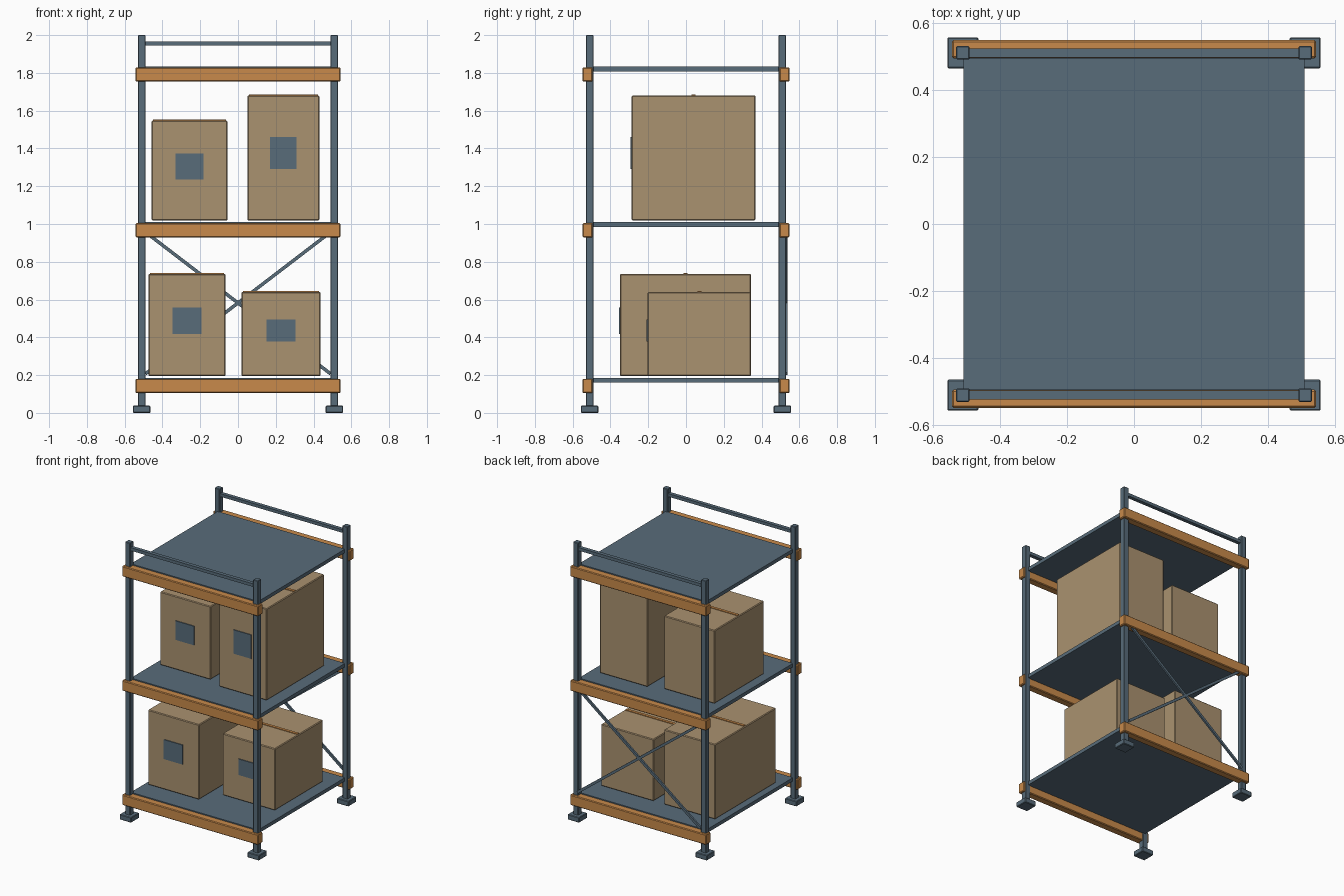
import bpy
import math

cube = bpy.data.objects.get("Cube")
if cube:
    bpy.data.objects.remove(cube, do_unlink=True)


def material(name, colour):
    m = bpy.data.materials.new(name)
    m.use_nodes = True
    m.diffuse_color = (*colour, 1)
    bsdf = next(n for n in m.node_tree.nodes if n.type == 'BSDF_PRINCIPLED')
    bsdf.inputs["Base Color"].default_value = (*colour, 1)
    return m


STEEL = material("blue grey steel", (0.098, 0.15, 0.195))
ORANGE = material("orange beam paint", (0.578, 0.254, 0.069))
CARD = material("cardboard", (0.402, 0.287, 0.162))


def block(name, low, high, mat, bevel=0.0):
    """Axis-aligned box between two corners, with optional chamfered edges."""
    centre = [(a + b) / 2 for a, b in zip(low, high)]
    bpy.ops.mesh.primitive_cube_add(size=1, location=centre)
    ob = bpy.context.object
    ob.name = name
    ob.scale = [b - a for a, b in zip(low, high)]
    bpy.ops.object.transform_apply(location=False, rotation=False, scale=True)
    ob.data.materials.append(mat)
    if bevel:
        mod = ob.modifiers.new("edge", 'BEVEL')
        mod.width = bevel
        mod.segments = 1
    return ob


def centred(name, centre, size, mat, bevel=0.0):
    low = [c - s / 2 for c, s in zip(centre, size)]
    high = [c + s / 2 for c, s in zip(centre, size)]
    return block(name, low, high, mat, bevel)


POST = 0.51
SIDES = (("front", -1), ("back", 1))

# Posts and foot plates
for depth, sy in SIDES:
    for side, sx in (("right", -1), ("left", 1)):
        x, y = sx * POST, sy * POST
        centred(f"{depth}_{side}_post", (x, y, 1.01), (0.04, 0.04, 1.98), STEEL, 0.003)
        centred(f"{depth}_{side}_foot", (x, y, 0.019), (0.093, 0.093, 0.038), STEEL, 0.004)

# Shelves with a beam along the front and back
for level, top in (("lower", 0.182), ("middle", 1.006), ("upper", 1.83)):
    centred(f"{level}_shelf", (0, 0, top - 0.009), (1.016, 0.99, 0.026), STEEL)
    for depth, sy in SIDES:
        centred(f"{level}_{depth}_beam", (0, sy * 0.521, top - 0.039),
                (1.086, 0.054, 0.075), ORANGE, 0.005)

# Top rails
for depth, sy in SIDES:
    centred(f"{depth}_top_rail", (0, sy * POST, 1.955), (1.0, 0.027, 0.022), STEEL)

# Crossed braces on the back
for name, sign in (("rising_brace", -1), ("falling_brace", 1)):
    run, rise = 0.98, 0.75
    brace = centred(name, (0, 0.532, 0.582), (math.hypot(run, rise), 0.013, 0.018), STEEL)
    brace.rotation_euler.y = sign * math.atan2(rise, run)


# Cartons, each with a front label and a tape strip over the top seam
def carton(name, low, high):
    block(name, low, high, CARD, 0.005)
    w, d, h = [b - a for a, b in zip(low, high)]
    cx, cy = low[0] + w / 2, low[1] + d / 2
    centred(name + "_label", (cx, low[1] - 0.002, low[2] + 0.54 * h),
            (0.37 * w, 0.008, 0.26 * h), STEEL)
    centred(name + "_tape", (cx, cy, high[2] + 0.001), (0.96 * w, 0.02, 0.008), ORANGE)


carton("lower_right_carton", (-0.474, -0.35, 0.195), (-0.066, 0.345, 0.735))
carton("lower_left_carton", (0.018, -0.203, 0.195), (0.437, 0.345, 0.64))
carton("middle_right_carton", (-0.458, -0.235, 1.019), (-0.055, 0.33, 1.547))
carton("middle_left_carton", (0.05, -0.288, 1.019), (0.431, 0.368, 1.68))
